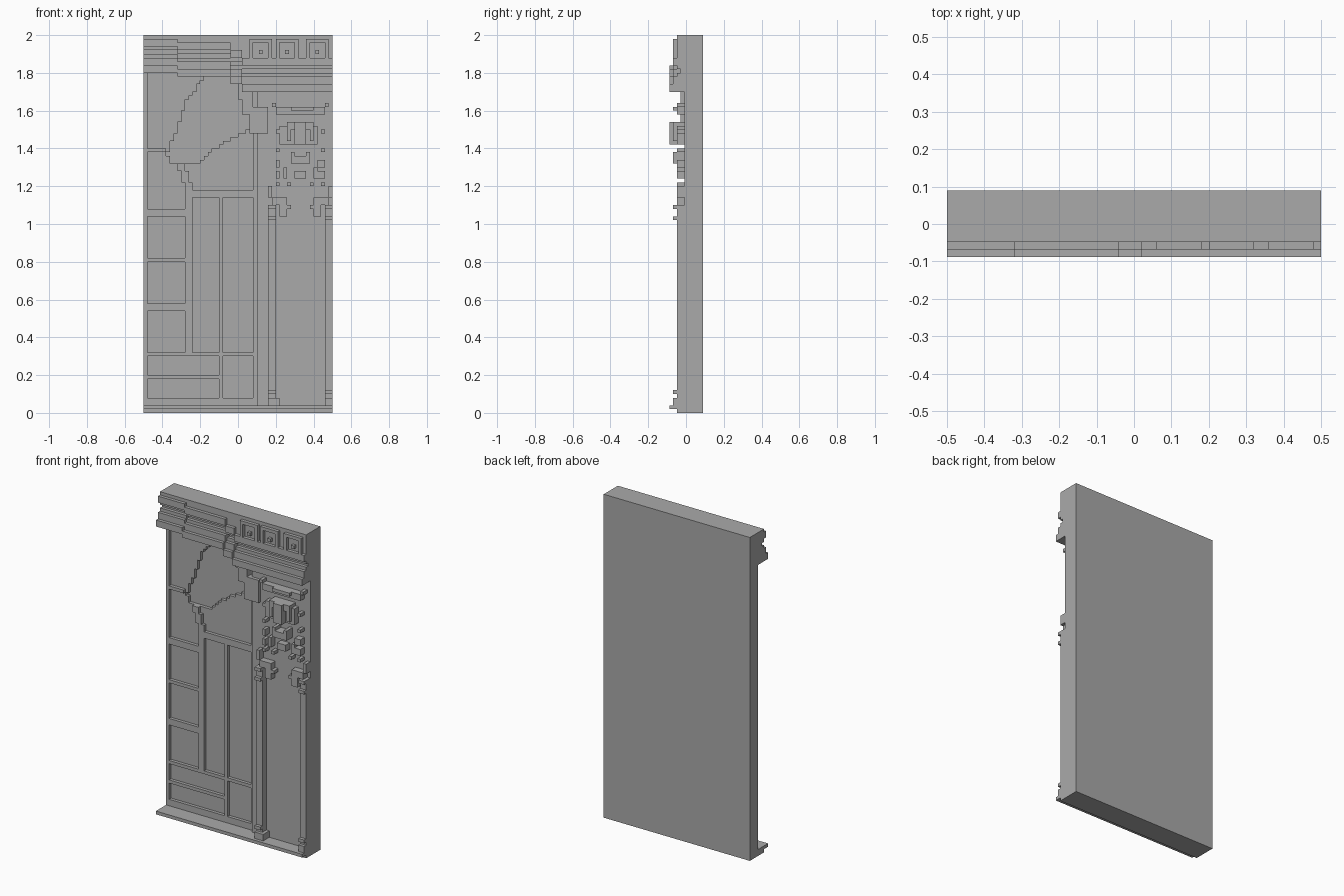
import bpy, bmesh

old = bpy.data.objects.get("Cube")
if old:
    bpy.data.objects.remove(old, do_unlink=True)

stone = bpy.data.materials.new("plain_grey")
stone.use_nodes = True
GREY = (0.4, 0.4, 0.4, 1)
stone.diffuse_color = GREY
stone.node_tree.nodes["Principled BSDF"].inputs["Base Color"].default_value = GREY

U = 0.02                                            # block size
BACK, FIELD, PANEL, FRAME = 0.09, 0.052, 0.032, 0.012
PIER = FRAME - U                                    # pier face
L1, L2, L3, L4 = (PIER - U * i for i in (1, 2, 3, 4))  # relief levels


def build(name, boxes):
    """One object from boxes (x0, x1, z0, z1, front, back)."""
    bm = bmesh.new()
    for x0, x1, z0, z1, front, back in boxes:
        cube = bmesh.ops.create_cube(bm, size=1)["verts"]
        for v in cube:
            v.co = (x1 if v.co.x > 0 else x0,
                    back if v.co.y > 0 else front,
                    z1 if v.co.z > 0 else z0)
    mesh = bpy.data.meshes.new(name)
    bm.to_mesh(mesh)
    bm.free()
    mesh.materials.append(stone)
    obj = bpy.data.objects.new(name, mesh)
    bpy.context.collection.objects.link(obj)
    return obj


def relief(name, rects, front, back):
    return build(name, [(*r, front, back) for r in rects])


def edge(z, points):
    """Stepped edge position at height z."""
    for (za, xa), (zb, xb) in zip(points, points[1:]):
        if za <= z <= zb:
            return round((xa + (xb - xa) * (z - za) / (zb - za)) / U) * U


# Main slab
build("back_slab", [(-0.5, 0.5, 0, 2, FIELD, BACK)])

# Panel layer, left open around the stepped hollow
left = [(1.32, -.34), (1.36, -.38), (1.42, -.36), (1.5, -.32), (1.64, -.28), (1.78, -.18)]
right = [(1.32, -.2), (1.38, -.16), (1.46, -.02), (1.5, .06), (1.6, .06), (1.78, -.02)]
rows = [(-0.5, 0.1, 0, 1.32), (-0.5, 0.1, 1.78, 2)]
for i in range(23):
    z = 1.32 + i * U
    mid = z + U / 2
    rows += [(-0.5, edge(mid, left), z, z + U), (edge(mid, right), 0.1, z, z + U)]
relief("panel_layer", rows, PANEL, FIELD)

# Door frame: stiles, rails and the stepped foot of the hollow
frame = [(-.5, -.48, .04, 1.8), (-.28, -.24, .32, 1.22), (-.1, -.08, .04, 1.14),
         (.08, .1, .04, 1.5), (-.24, .08, 1.14, 1.18), (-.08, .08, .04, .08),
         (-.08, .08, .3, .32), (-.3, -.26, 1.22, 1.28), (-.32, -.28, 1.28, 1.32)]
frame += [(-.48, -.1, a, b) for a, b in ((.04, .08), (.18, .2), (.3, .32))]
frame += [(-.48, -.28, a, b) for a, b in ((.54, .58), (.8, .82), (1.04, 1.08))]
frame += [(-.48, -.38, 1.38, 1.4)]
relief("door_frame", frame, FRAME, PANEL)

# Pier on the left side of the door, top wall and base ledge
relief("pier", [(.1, .5, 0, 2)], PIER, FIELD)
relief("top_wall", [(-.5, .06, 1.92, 2), (.06, .5, 1.82, 2)], L2, FIELD)
build("base_ledge", [(-.5, .5, 0, U, L2, FIELD), (-.5, .5, U, 2 * U, L4, FIELD)])

# Cornice: one moulding profile that steps down across the width
profile = [(1.94, 1.98, L3), (1.92, 1.94, L2), (1.9, 1.92, L1),
           (1.88, 1.9, L2), (1.84, 1.88, L3), (1.8, 1.84, L4)]
runs = [(-.5, -.32, 0), (-.32, -.04, .02), (-.04, .02, .06), (.02, .5, .1)]
cornice = []
for x0, x1, drop in runs:
    cornice += [(x0, x1, a - drop, b - drop, f, FIELD) for a, b, f in profile]
    cornice.append((x0, x1, 1.98 - drop, 2, L2, FIELD))
build("cornice", cornice)

# Square rosettes: ring of four bars with a central stud
rosettes = []
for x in (.06, .2, .36):
    z, s = 1.84, 6 * U
    rosettes += [(x, x + s, z, z + U), (x, x + s, z + s, z + s + U),
                 (x, x + U, z, z + s), (x + s - U, x + s, z, z + s),
                 (x + 2.5 * U, x + 3.5 * U, z + 3 * U, z + 4 * U)]
relief("rosettes", rosettes, L3, L2)

# Stepped bracket beside the hollow
relief("bracket", [(0, .04, 1.66, 1.76), (.02, .08, 1.58, 1.7),
                   (.06, .16, 1.48, 1.62)], L1, PANEL)

# Pilaster strips with feet and collars
strips, collars = [], []
for x0, x1, inner in ((.16, .2, (.16, .22)), (.46, .5, (.46, .5))):
    strips.append((x0, x1, .04, 1.1))
    collars += [(*inner, .04, .08), (x0, x1, .1, .12),
                (x0, x1, 1.02, 1.04), (x0, x1, 1.08, 1.1)]
relief("pilaster_strips", strips, L2, PIER)
relief("pilaster_collars", collars, L3, PIER)


def paired(rects, axis=.33):
    """Mirror rectangles about the pier's centre line."""
    return rects + [(2 * axis - b, 2 * axis - a, c, d) for a, b, c, d in rects]


# Scroll capitals
relief("capitals", paired([(.16, .18, 1.14, 1.2), (.18, .26, 1.1, 1.14),
                           (.22, .28, 1.08, 1.1), (.22, .26, 1.04, 1.08)]), L2, PIER)

# Small ornament blocks around the carved centre
blocks = [(.2, .22, z, z + h) for z, h in
          ((1.48, U), (1.38, U), (1.3, 2 * U), (1.24, 2 * U), (1.2, U))]
blocks += [(.18, .2, 1.62, 1.64), (.24, .26, 1.24, 1.3), (.26, .28, 1.2, 1.22)]
relief("ornament_blocks", paired(blocks) + [(.42, .46, 1.3, 1.34),
       (.42, .46, 1.24, 1.28), (.3, .36, 1.24, 1.28)], L2, PIER)

# Crest bar above the carving
relief("crest_bar", [(.2, .46, 1.58, 1.62)], L2, PIER)
relief("crest_centre", [(.28, .4, 1.6, 1.62)], L3, PIER)

# Carved central mask and jaw
relief("mask", [(.22, .42, 1.42, 1.52)], L2, PIER)
relief("mask_brow", [(.26, .4, 1.5, 1.54), (.26, .28, 1.44, 1.5),
                     (.38, .4, 1.44, 1.5)], L3, PIER)
relief("mask_nose", [(.3, .36, 1.42, 1.54)], L4, PIER)
relief("jaw", [(.28, .38, 1.32, 1.36), (.28, .3, 1.36, 1.38),
               (.36, .38, 1.36, 1.38)], L3, PIER)
